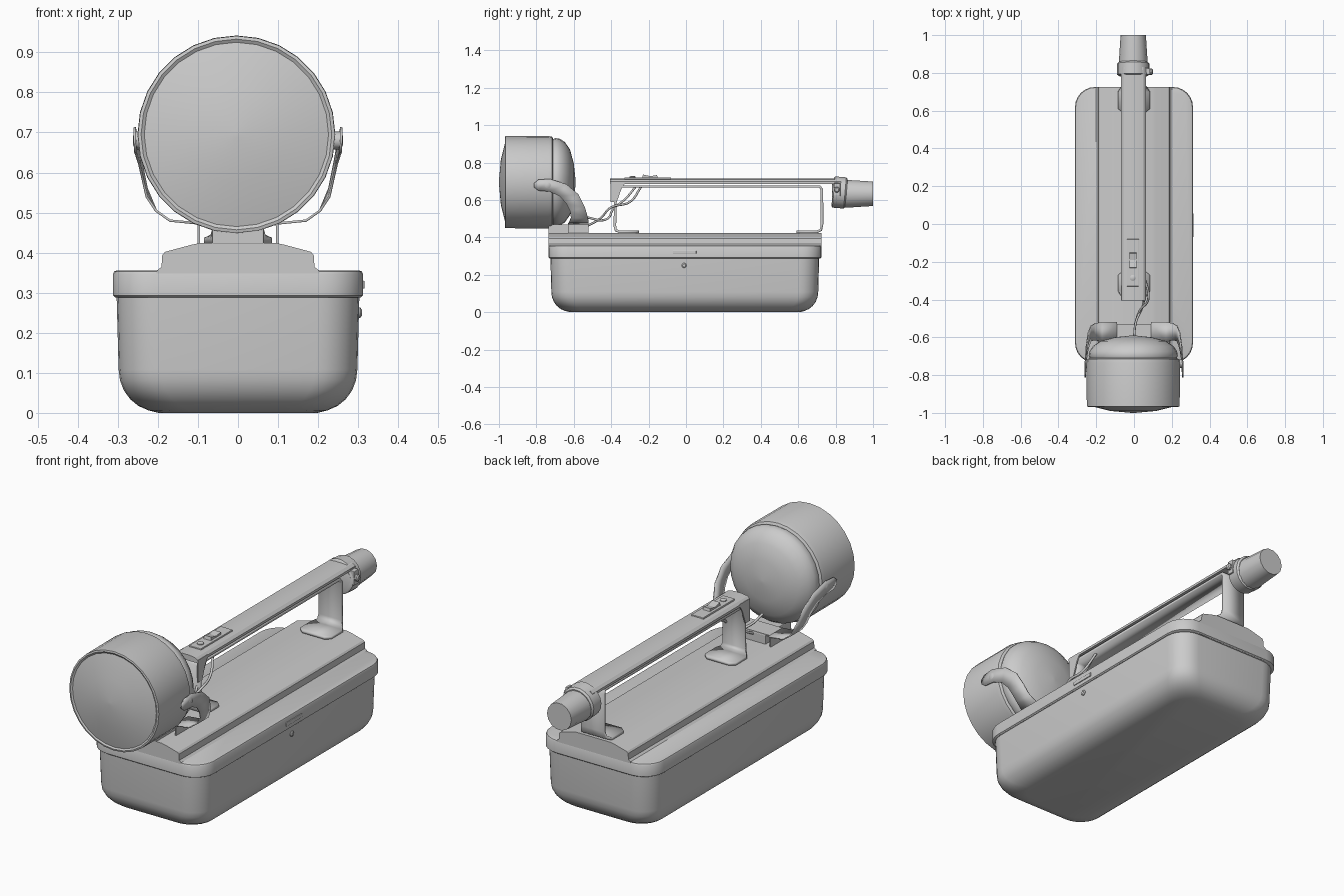
import bpy, bmesh
from math import sin, cos, pi, radians
from mathutils import Vector

if "Cube" in bpy.data.objects:
    bpy.data.objects.remove(bpy.data.objects["Cube"])


def make(name, verts, faces, angle=35, bevel=0, thick=0):
    me = bpy.data.meshes.new(name)
    me.from_pydata([tuple(v) for v in verts], [], faces)
    bm = bmesh.new()
    bm.from_mesh(me)
    bmesh.ops.recalc_face_normals(bm, faces=bm.faces)
    bm.to_mesh(me)
    bm.free()
    ob = bpy.data.objects.new(name, me)
    bpy.context.collection.objects.link(ob)
    bpy.ops.object.select_all(action='DESELECT')
    ob.select_set(True)
    bpy.context.view_layer.objects.active = ob
    if angle:
        bpy.ops.object.shade_smooth_by_angle(angle=radians(angle))
    if thick:
        m = ob.modifiers.new("thickness", 'SOLIDIFY')
        m.thickness, m.offset = thick, 0
    if bevel:
        m = ob.modifiers.new("bevel", 'BEVEL')
        m.width, m.segments = bevel, 2
    return ob


def loft(name, rings, **kw):
    n = len(rings[0])
    verts = [v for r in rings for v in r]
    faces = [(i * n + j, i * n + (j + 1) % n, (i + 1) * n + (j + 1) % n, (i + 1) * n + j)
             for i in range(len(rings) - 1) for j in range(n)]
    faces += [tuple(range(n))[::-1], tuple(range(len(verts) - n, len(verts)))]
    return make(name, verts, faces, **kw)


def rounded_ring(hx, y0, y1, r, z, inset=0, seg=6):
    hx, y0, y1 = hx - inset, y0 + inset, y1 - inset
    out = []
    for k, (cx, cy) in enumerate([(hx - r, y1 - r), (r - hx, y1 - r), (r - hx, y0 + r), (hx - r, y0 + r)]):
        for s in range(seg + 1):
            a = (k + s / seg) * pi / 2
            out.append((cx + r * cos(a), cy + r * sin(a), z))
    return out


def lathe(name, profile, centre, n, axis='Y', **kw):
    rings = []
    for r, d in profile:
        ring = []
        for k in range(n):
            u, v = r * cos(2 * pi * k / n), r * sin(2 * pi * k / n)
            off = {'X': (d, u, v), 'Y': (u, d, v), 'Z': (u, v, d)}[axis]
            ring.append(Vector(centre) + Vector(off))
        rings.append(ring)
    return loft(name, rings, **kw)


def extrude_y(name, profile, y0, y1, **kw):
    return loft(name, [[(x, y, z) for x, z in profile] for y in (y0, y1)], **kw)


def box(name, x0, x1, y0, y1, z0, z1, bevel=0.0):
    return extrude_y(name, [(x0, z0), (x1, z0), (x1, z1), (x0, z1)], y0, y1, angle=0, bevel=bevel)


def ribbon(name, pairs, thick):
    verts = [p for pair in pairs for p in pair]
    faces = [(2 * i, 2 * i + 1, 2 * i + 3, 2 * i + 2) for i in range(len(pairs) - 1)]
    return make(name, verts, faces, angle=50, thick=thick)


def cable(name, pts, r):
    cu = bpy.data.curves.new(name, 'CURVE')
    cu.dimensions = '3D'
    cu.bevel_depth, cu.bevel_resolution, cu.use_fill_caps = r, 2, True
    sp = cu.splines.new('BEZIER')
    sp.bezier_points.add(len(pts) - 1)
    for b, p in zip(sp.bezier_points, pts):
        b.co = p
        b.handle_left_type = b.handle_right_type = 'AUTO'
    bpy.context.collection.objects.link(bpy.data.objects.new(name, cu))


# Battery case with rounded bottom
R = 0.105
rings = [rounded_ring(0.303, -0.725, 0.712, R, R * (1 - cos(a)) + 0.003 * (a > 0), 0.005 + R * 0.95 * (1 - sin(a)))
         for a in [k * pi / 12 for k in range(7)]]
rings.append(rounded_ring(0.303, -0.725, 0.712, R, 0.292))
loft("battery_case", rings)

# Lid rim and raised centre
loft("lid_rim", [rounded_ring(0.312, -0.735, 0.725, R, z, i) for z, i in
                 [(0.288, 0.006), (0.293, 0), (0.346, 0), (0.353, 0.003), (0.356, 0.01)]])
half = [(0.205, 0.34), (0.202, 0.356), (0.191, 0.364), (0.189, 0.394), (0.182, 0.402),
        (0.115, 0.42), (0.095, 0.424)]
extrude_y("lid_raised_centre", half + [(-x, z) for x, z in half[::-1]], -0.734, 0.724, angle=25)

# Side latch slot and screw
box("side_latch", 0.30, 0.316, -0.07, 0.055, 0.31, 0.33, 0.003)
lathe("side_screw", [(0.013, 0.29), (0.013, 0.305), (0.008, 0.309)], (0, -0.01, 0.25), 12, 'X')

# Handle support strap: both feet, both legs and the top run
strap = [(0.59, 0.43, 0.06), (0.61, 0.43, 0.085), (0.70, 0.43, 0.085), (0.722, 0.44, 0.068), (0.727, 0.47, 0.062),
         (0.727, 0.655, 0.062), (0.715, 0.672, 0.058), (-0.365, 0.672, 0.058), (-0.378, 0.66, 0.06),
         (-0.38, 0.46, 0.06), (-0.375, 0.438, 0.07), (-0.355, 0.43, 0.085), (-0.27, 0.43, 0.085), (-0.25, 0.43, 0.06)]
ribbon("handle_support", [((-w, y, z), (w, y, z)) for y, z, w in strap], 0.014)

# Handle bar with chamfered top
extrude_y("handle_bar", [(-0.068, 0.686), (-0.068, 0.698), (-0.055, 0.709), (-0.025, 0.714), (0.02, 0.714),
                         (0.05, 0.709), (0.063, 0.698), (0.063, 0.686)], -0.405, 0.83, angle=30)
gusset = [(-0.403, 0.59), (-0.37, 0.59), (-0.345, 0.66), (-0.325, 0.69), (-0.325, 0.70), (-0.403, 0.70)]
for side, x in (("left", -0.068), ("right", 0.057)):
    loft("handle_gusset_" + side, [[(x + d, y, z) for y, z in gusset] for d in (0, 0.006)], angle=0)

# Switch
box("switch_plate", -0.038, 0.027, -0.33, -0.08, 0.708, 0.72, 0.003)
loft("switch_rocker", [[(x, y, z) for y, z in [(-0.235, 0.715), (-0.15, 0.715), (-0.155, 0.733),
                                               (-0.19, 0.727), (-0.23, 0.736)]] for x in (-0.025, 0.014)], angle=0)
lathe("switch_knob", [(0.016, 0.715), (0.016, 0.724), (0.009, 0.728)], (-0.006, -0.285, 0), 12, 'Z')

# Rear lamp, clamp ring and clamp screw
lathe("rear_lamp", [(0.06, 0.78), (0.076, 0.785), (0.076, 0.86), (0.067, 1.0)], (-0.004, 0, 0.633), 14)
ring = lathe("rear_lamp_clamp", [(0.076, -0.036), (0.085, -0.03), (0.085, 0.03), (0.077, 0.038)], (0, 0, 0), 18)
ring.location, ring.rotation_euler = (-0.004, 0.82, 0.64), (radians(-5), 0, 0)
lathe("clamp_screw", [(0.016, 0.06), (0.016, 0.095), (0.01, 0.1)], (0, 0.806, 0.655), 10, 'X')
box("clamp_tab", 0.06, 0.085, 0.79, 0.825, 0.62, 0.69, 0.003)

# Main lamp: lens, housing and rounded back
lathe("main_lamp", [(0.008, -1.0), (0.12, -0.99), (0.23, -0.963), (0.238, -0.968), (0.246, -0.966),
                    (0.247, -0.735), (0.243, -0.716), (0.231, -0.71), (0.236, -0.698), (0.232, -0.675),
                    (0.215, -0.648), (0.175, -0.62), (0.10, -0.6), (0.008, -0.59)], (-0.004, 0, 0.695), 28)

# Yoke arms, pivots and base bracket
arm = [((0.09, -0.52, 0.472), (0.09, -0.63, 0.472)), ((0.17, -0.52, 0.48), (0.17, -0.625, 0.48)),
       ((0.205, -0.525, 0.505), (0.205, -0.615, 0.505)), ((0.228, -0.54, 0.56), (0.228, -0.62, 0.54)),
       ((0.242, -0.575, 0.63), (0.237, -0.64, 0.58)), ((0.252, -0.64, 0.685), (0.246, -0.675, 0.62)),
       ((0.258, -0.73, 0.713), (0.254, -0.73, 0.645)), ((0.258, -0.79, 0.708), (0.256, -0.79, 0.65)),
       ((0.258, -0.812, 0.69), (0.257, -0.812, 0.668))]
for side, s in (("left", -1), ("right", 1)):
    ribbon("yoke_arm_" + side, [[(s * p[0], p[1], p[2]) for p in pair] for pair in arm], 0.006)
    lathe("yoke_pivot_" + side, [(0.022, s * 0.225), (0.022, s * 0.256), (0.012, s * 0.262)], (0, -0.74, 0.68), 12, 'X')
    box("yoke_bracket_wall_" + side, s * 0.098 - 0.003, s * 0.098 + 0.003, -0.63, -0.52, 0.42, 0.473)
box("yoke_bracket_top", -0.1, 0.1, -0.63, -0.53, 0.468, 0.474)
box("yoke_base", -0.065, 0.065, -0.735, -0.53, 0.42, 0.47, 0.004)

# Cables from the handle to the main lamp
cable("cable_lower", [(0.0, -0.55, 0.45), (0.03, -0.46, 0.5), (0.075, -0.40, 0.56), (0.06, -0.30, 0.59),
                      (0.03, -0.24, 0.67)], 0.006)
cable("cable_upper", [(0.0, -0.6, 0.53), (0.01, -0.52, 0.505), (0.05, -0.42, 0.50), (0.045, -0.39, 0.55),
                      (0.03, -0.32, 0.61), (0.02, -0.27, 0.67)], 0.006)
